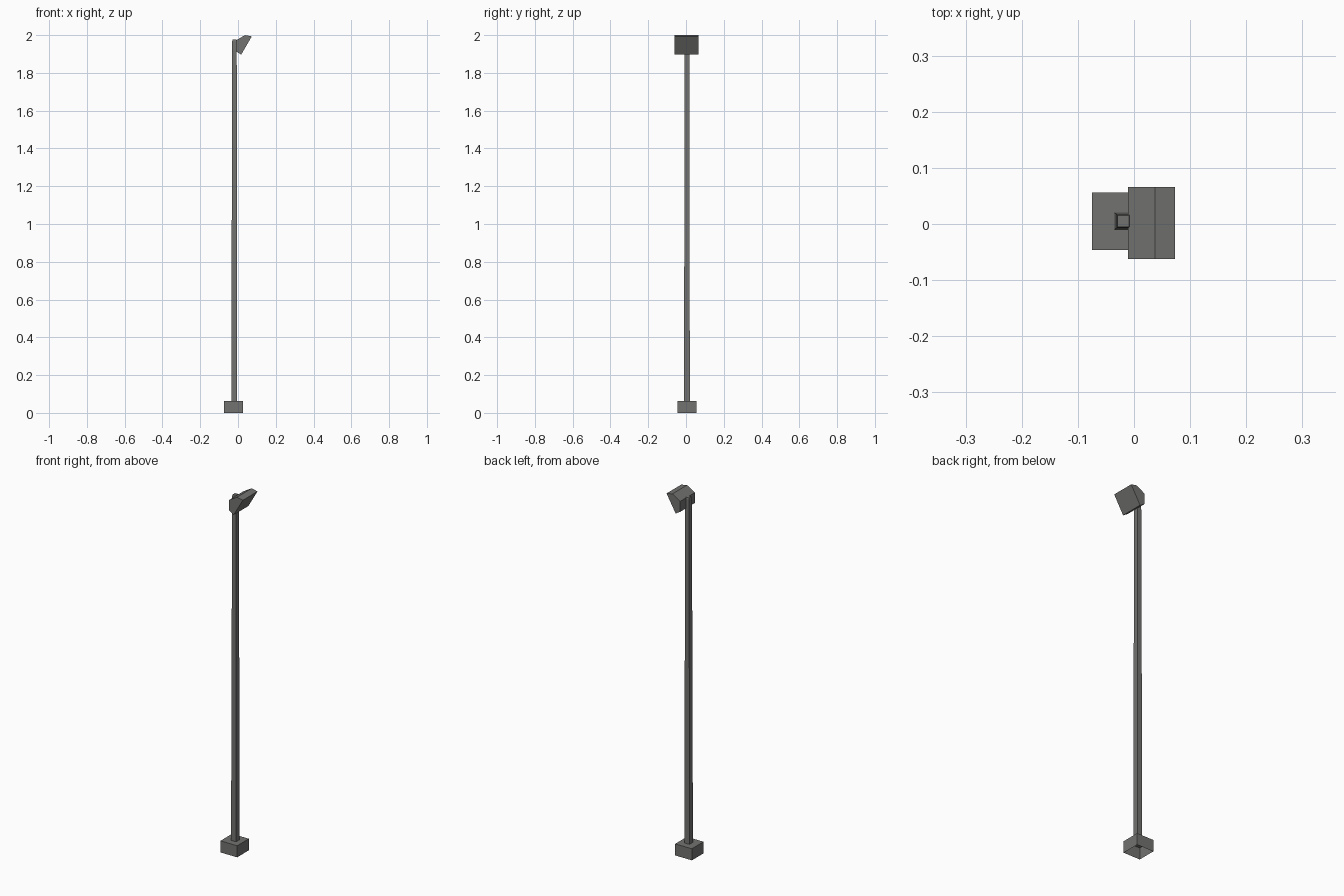
import bpy, bmesh

if "Cube" in bpy.data.objects:
    bpy.data.objects.remove(bpy.data.objects["Cube"])

grey = bpy.data.materials.new("dark grey metal")
grey.diffuse_color = (0.17, 0.17, 0.165, 1)
grey.use_nodes = True
grey.node_tree.nodes["Principled BSDF"].inputs["Base Color"].default_value = grey.diffuse_color


def finish(name, bm):
    bmesh.ops.recalc_face_normals(bm, faces=bm.faces)
    mesh = bpy.data.meshes.new(name)
    bm.to_mesh(mesh)
    bm.free()
    mesh.materials.append(grey)
    obj = bpy.data.objects.new(name, mesh)
    bpy.context.collection.objects.link(obj)
    return obj


def square_loft(name, rings):
    """Skin square rings (centre x, centre y, half width, z); open below, capped above."""
    bm = bmesh.new()
    loops = [[bm.verts.new((x + sx * h, y + sy * h, z))
              for sx, sy in ((-1, -1), (1, -1), (1, 1), (-1, 1))]
             for x, y, h, z in rings]
    for a, b in zip(loops, loops[1:]):
        for i in range(4):
            j = (i + 1) % 4
            bm.faces.new((a[i], a[j], b[j], b[i]))
    bm.faces.new(loops[-1])
    return finish(name, bm)


def extrude_profile(name, profile, y0, y1):
    """Closed prism from an xz profile."""
    bm = bmesh.new()
    face = bm.faces.new([bm.verts.new((x, y0, z)) for x, z in profile])
    out = bmesh.ops.extrude_face_region(bm, geom=[face], use_keep_orig=True)
    verts = [v for v in out["geom"] if isinstance(v, bmesh.types.BMVert)]
    bmesh.ops.translate(bm, verts=verts, vec=(0, y1 - y0, 0))
    return finish(name, bm)


# Hollow foot block stepping in to a slim tapered pole with a bevelled tip
square_loft("foot_and_pole", [
    (-0.024, 0.005, 0.051, 0.0),
    (-0.024, 0.005, 0.051, 0.064),
    (-0.0195, 0.005, 0.0155, 0.064),
    (-0.019, 0.005, 0.0122, 1.966),
    (-0.019, 0.005, 0.0102, 1.976),
])

# Angled lamp head on the side of the pole top
extrude_profile("lamp_head", [
    (-0.011, 1.972), (0.037, 2.0), (0.073, 1.993),
    (0.017, 1.897), (-0.011, 1.914),
], -0.062, 0.066)
